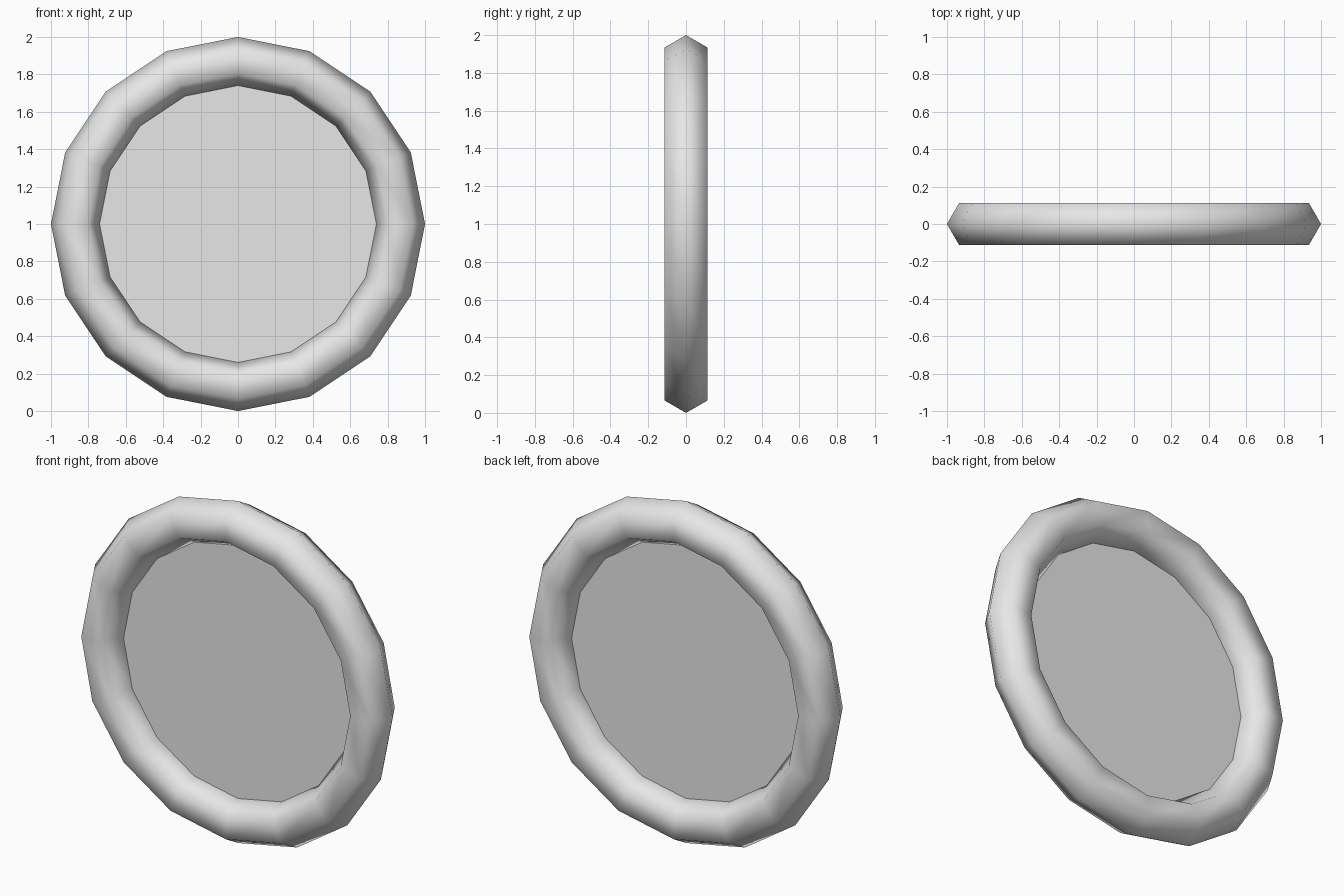
import bpy
import math

cube = bpy.data.objects.get("Cube")
if cube:
    bpy.data.objects.remove(cube, do_unlink=True)

MAJOR, MINOR, SIDES = 0.87, 0.13, 16
UPRIGHT = dict(location=(0, 0, 1), rotation=(math.pi / 2, 0, 0))

grey = bpy.data.materials.new("light grey")
grey.use_nodes = True
colour = (0.8, 0.8, 0.8, 1)
grey.diffuse_color = colour
grey.node_tree.nodes["Principled BSDF"].inputs["Base Color"].default_value = colour


def finish(name):
    """Name the new part, apply its rotation and give it the colour."""
    part = bpy.context.object
    part.name = part.data.name = name
    part.data.materials.append(grey)
    bpy.ops.object.transform_apply(location=False, rotation=True, scale=True)
    return part


# Outer ring: hexagonal tube, smooth shaded
bpy.ops.mesh.primitive_torus_add(major_radius=MAJOR, minor_radius=MINOR,
                                 major_segments=SIDES, minor_segments=6, **UPRIGHT)
finish("ring")
bpy.ops.object.shade_smooth()

# Flat pane across the middle of the ring, its rim just inside the tube
bpy.ops.mesh.primitive_circle_add(vertices=SIDES, radius=MAJOR - MINOR + 0.005,
                                  fill_type='NGON', **UPRIGHT)
finish("pane")
